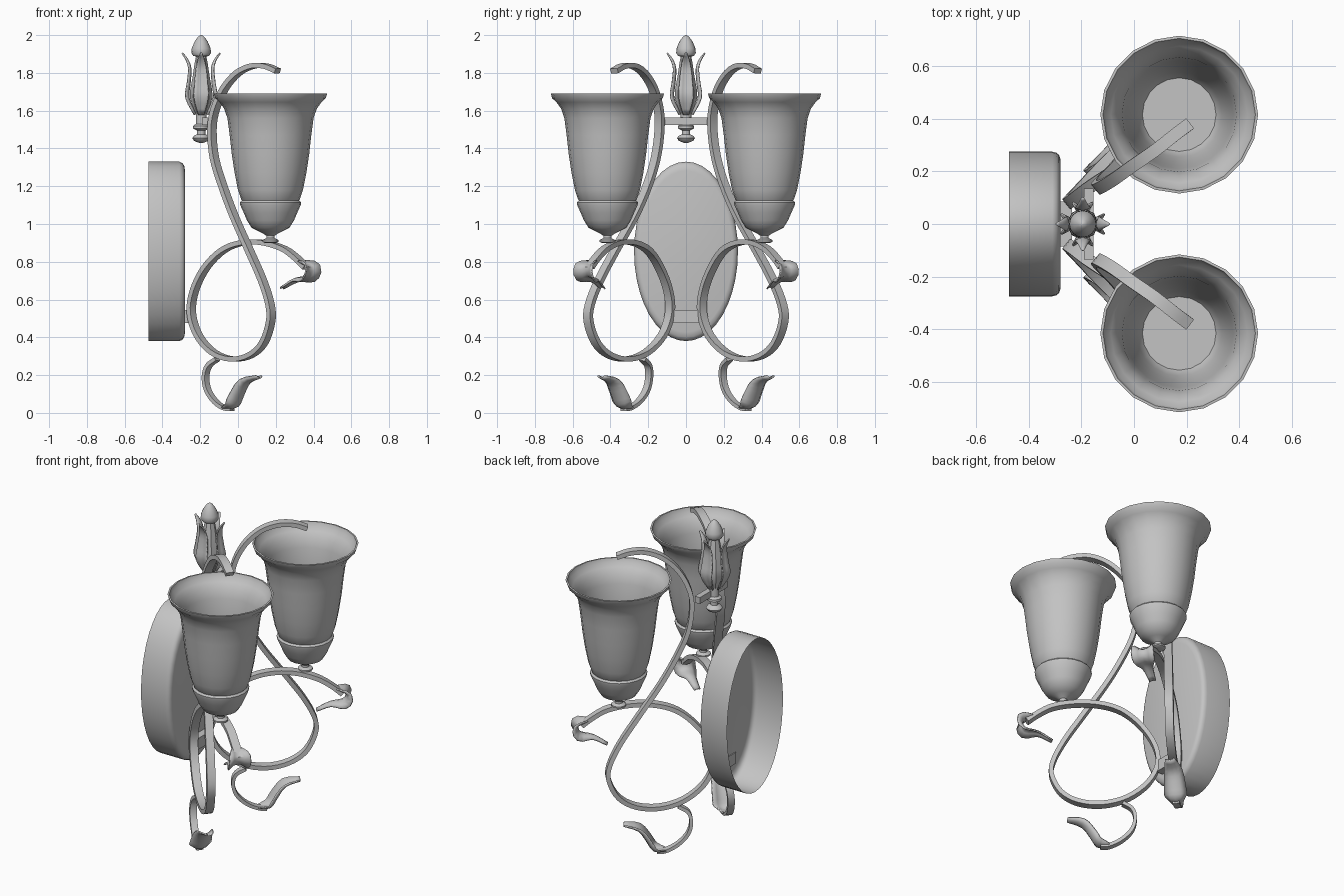
import bpy, bmesh, math
from mathutils import Vector

old = bpy.data.objects.get("Cube")
if old:
    bpy.data.objects.remove(old)

GREY = (0.55, 0.55, 0.55, 1)
metal = bpy.data.materials.new("plain grey")
metal.use_nodes = True
metal.diffuse_color = GREY
metal.node_tree.nodes["Principled BSDF"].inputs["Base Color"].default_value = GREY


def grid(name, rows, closed=True, caps=(False, False), angle=40, normals=True):
    """Skin successive rows of points into one smooth-shaded object."""
    bm = bmesh.new()
    vs = [[bm.verts.new(p) for p in row] for row in rows]
    n = len(rows[0])
    for a, b in zip(vs, vs[1:]):
        for i in range(n if closed else n - 1):
            j = (i + 1) % n
            bm.faces.new((a[i], a[j], b[j], b[i]))
    if caps[0]:
        bm.faces.new(vs[0][::-1])
    if caps[1]:
        bm.faces.new(vs[-1])
    if normals:
        bmesh.ops.recalc_face_normals(bm, faces=bm.faces)
    me = bpy.data.meshes.new(name)
    bm.to_mesh(me)
    bm.free()
    me.materials.append(metal)
    ob = bpy.data.objects.new(name, me)
    bpy.context.collection.objects.link(ob)
    bpy.ops.object.select_all(action="DESELECT")
    ob.select_set(True)
    bpy.context.view_layer.objects.active = ob
    bpy.ops.object.shade_smooth_by_angle(angle=math.radians(angle))
    return ob


def ring(n, f):
    return [f(math.cos(2 * math.pi * i / n), math.sin(2 * math.pi * i / n)) for i in range(n)]


def lathe(name, profile, x, y, n=20, angle=40):
    rows = [ring(n, lambda c, s: (x + r * c, y + r * s, z)) for r, z in profile]
    return grid(name, rows, caps=(True, True), angle=angle)


def spline(pts, steps=4):
    """Catmull-Rom samples through the points."""
    p = [Vector(q) for q in pts]
    p = [2 * p[0] - p[1]] + p + [2 * p[-1] - p[-2]]
    out = []
    for a, b, c, d in zip(p, p[1:], p[2:], p[3:]):
        for k in range(steps):
            t = k / steps
            out.append(0.5 * (2 * b + (c - a) * t + (2 * a - 5 * b + 4 * c - d) * t * t
                              + (3 * b - a - 3 * c + d) * t ** 3))
    return out + [p[-2]]


def frames(path, across):
    for i, p in enumerate(path):
        t = (path[min(i + 1, len(path) - 1)] - path[max(i - 1, 0)]).normalized()
        w = (across - across.dot(t) * t).normalized()
        yield p, w, t.cross(w)


def strap(name, pts, across, width, thick):
    rows = []
    for p, w, u in frames(spline(pts), across):
        w, u = w * width / 2, u * thick / 2
        rows.append([p + w + u, p - w + u, p - w - u, p + w - u])
    return grid(name, rows, caps=(True, True), angle=35)


def leaf(name, pts, across, widths, cup):
    """Thin cupped leaf that follows a path."""
    ws = [v.x for v in spline([(w, 0, 0) for w in widths], 3)]
    rows = []
    for (p, w, u), size in zip(frames(spline(pts, 3), across), ws):
        rows.append([p + w * size * k / 2 + u * cup * size * k * k for k in (-1, -0.5, 0, 0.5, 1)])
    ob = grid(name, rows, closed=False)
    mod = ob.modifiers.new("thickness", "SOLIDIFY")
    mod.thickness = 0.008
    mod.offset = 0
    return ob


def box(name, lo, hi):
    rows = [[(x, lo[1], z), (x, hi[1], z), (x, hi[1], w), (x, lo[1], w)]
            for x, z, w in ((lo[0], lo[2], hi[2]), (hi[0], lo[2], hi[2]))]
    return grid(name, rows, caps=(True, True), angle=30)


# Oval wall plate, open at the back
plate = [(-0.475, 1), (-0.31, 1), (-0.295, 0.985), (-0.285, 0.955), (-0.28, 0.9)]
grid("wall_plate", [ring(40, lambda c, s: (x, 0.275 * k * c, 0.855 + 0.475 * k * s))
                    for x, k in plate], caps=(False, True), angle=50)

# Cross bars between the two scrolls
box("upper_bar", (-0.19, -0.135, 1.525), (-0.155, 0.135, 1.565))
box("lower_bar", (-0.285, -0.085, 0.475), (-0.235, 0.085, 0.545))

# Finial: lower knobs, bud, and egg-shaped tip
FX = -0.195
lathe("finial_knobs", [(0.012, 1.43), (0.038, 1.44), (0.047, 1.455), (0.038, 1.467), (0.022, 1.475),
                       (0.022, 1.495), (0.042, 1.505), (0.042, 1.52), (0.028, 1.53), (0.028, 1.6)], FX, 0, 16)
lathe("finial_bud", [(0.025, 1.575), (0.045, 1.62), (0.06, 1.67), (0.058, 1.71), (0.045, 1.78),
                     (0.035, 1.85), (0.025, 1.9)], FX, 0, 8)
lathe("finial_tip", [(0.02, 1.885), (0.042, 1.89), (0.052, 1.905), (0.05, 1.93), (0.035, 1.965),
                     (0.018, 1.99), (0.004, 2.0)], FX, 0, 16)

# Four petals curling away from the bud
petal = [(0.03, 1.58), (0.066, 1.67), (0.06, 1.74), (0.055, 1.82), (0.072, 1.87), (0.1, 1.905)]
for i in range(4):
    c, s = round(math.cos(i * math.pi / 2)), round(math.sin(i * math.pi / 2))
    leaf("finial_petal", [(FX + r * c, r * s, z) for r, z in petal],
         Vector((-s, c, 0)), [0.03, 0.075, 0.07, 0.055, 0.035, 0.008], -0.2)

# Long scroll: top hook, sloping stem, lower loop, and end under the shade
scroll = [(0.21, 0.38, 1.81), (0.15, 0.335, 1.835), (0.08, 0.28, 1.837), (0, 0.225, 1.8),
          (-0.07, 0.175, 1.72), (-0.12, 0.145, 1.61), (-0.138, 0.14, 1.5), (-0.125, 0.16, 1.35),
          (-0.08, 0.205, 1.2), (-0.02, 0.275, 1.04), (0.06, 0.375, 0.86), (0.13, 0.46, 0.7),
          (0.17, 0.51, 0.57), (0.172, 0.515, 0.48), (0.135, 0.475, 0.37), (0.065, 0.405, 0.305),
          (-0.03, 0.31, 0.285), (-0.13, 0.21, 0.32), (-0.21, 0.125, 0.41), (-0.247, 0.085, 0.53),
          (-0.23, 0.095, 0.65), (-0.17, 0.14, 0.77), (-0.08, 0.2, 0.86), (0.02, 0.275, 0.9),
          (0.13, 0.355, 0.902), (0.24, 0.425, 0.87), (0.31, 0.475, 0.82), (0.36, 0.51, 0.77)]
curl = [(-0.11, 0.23, 0.285), (-0.155, 0.2, 0.25), (-0.172, 0.195, 0.19), (-0.16, 0.21, 0.12),
        (-0.12, 0.25, 0.06), (-0.07, 0.3, 0.025), (-0.03, 0.33, 0.02)]
upper_leaf = [(0.33, 0.49, 0.795), (0.375, 0.525, 0.77), (0.36, 0.52, 0.725),
              (0.3, 0.48, 0.71), (0.23, 0.44, 0.665)]
lower_leaf = [(-0.07, 0.3, 0.02), (-0.015, 0.345, 0.03), (0.015, 0.37, 0.09),
              (0.05, 0.4, 0.155), (0.115, 0.45, 0.185)]

# Glass bell with an inner wall, and the cup and neck that hold it
outer = [(0.13, 1.1), (0.155, 1.13), (0.172, 1.18), (0.19, 1.27), (0.205, 1.37), (0.216, 1.47),
         (0.228, 1.56), (0.245, 1.61), (0.27, 1.645), (0.292, 1.665), (0.3, 1.69)]
shade = outer + [(r - 0.01, z + 0.001) for r, z in reversed(outer)]
cup = [(0.03, 0.9), (0.042, 0.906), (0.042, 0.915), (0.022, 0.925), (0.022, 0.938), (0.04, 0.95),
       (0.06, 0.96), (0.1, 0.98), (0.125, 1.02), (0.142, 1.06), (0.16, 1.1), (0.162, 1.115),
       (0.152, 1.125), (0.1, 1.125)]

for side, s in (("left", 1), ("right", -1)):
    def flip(pts):
        return [(x, y * s, z) for x, y, z in pts]
    across = Vector((-0.64, 0.77 * s, 0))
    strap(side + "_scroll", flip(scroll), across, 0.048, 0.026)
    strap(side + "_lower_curl", flip(curl), across, 0.04, 0.02)
    leaf(side + "_upper_leaf", flip(upper_leaf), across, [0.05, 0.12, 0.12, 0.06, 0.035], 0.25 * s)
    leaf(side + "_lower_leaf", flip(lower_leaf), across, [0.05, 0.12, 0.12, 0.1, 0.05], 0.25 * s)
    lathe(side + "_shade", shade, 0.172, 0.416 * s, 20, 50)
    lathe(side + "_cup", cup, 0.172, 0.416 * s, 20, 45)
